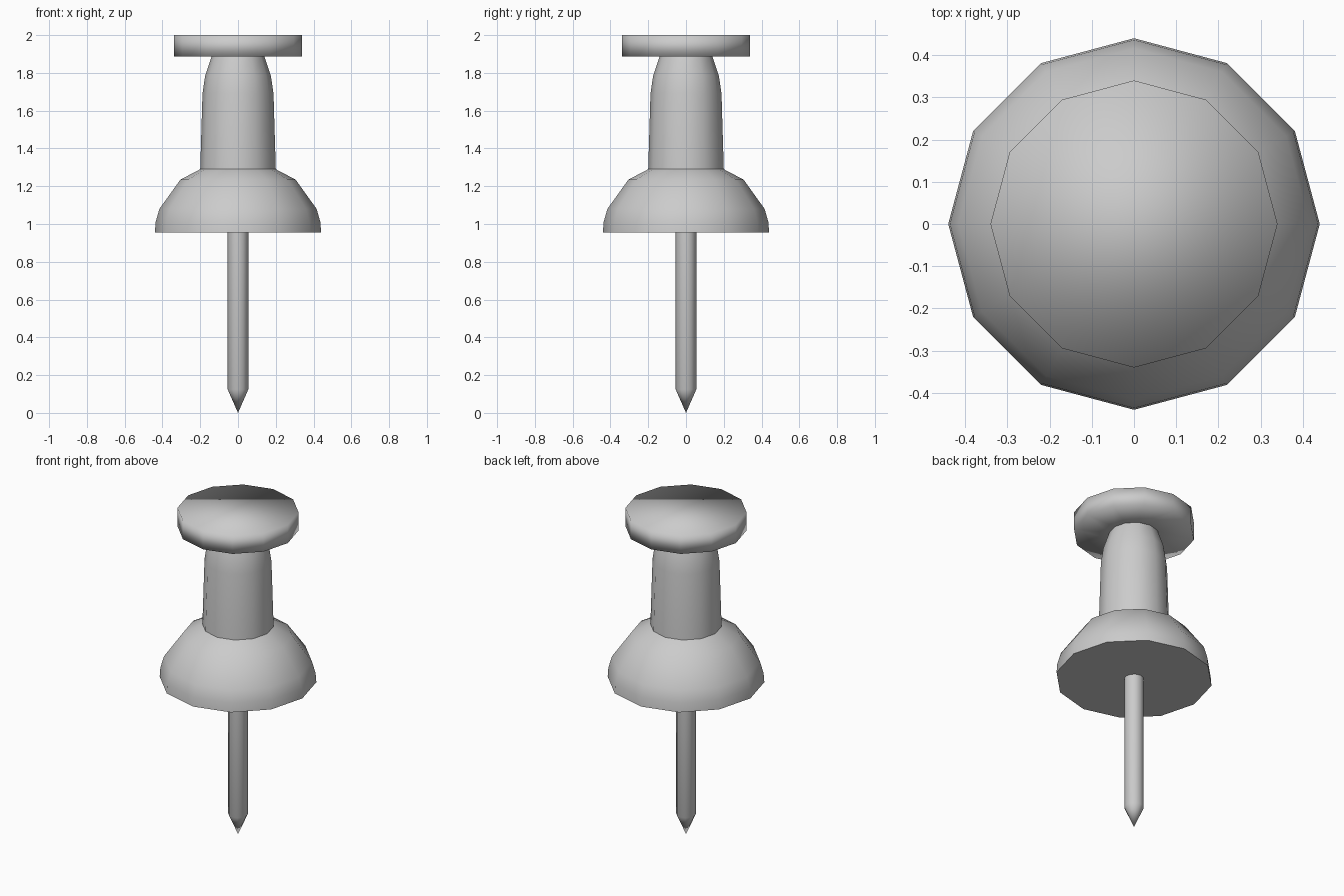
import bpy, bmesh
from math import sin, cos, tau, radians

if "Cube" in bpy.data.objects:
    bpy.data.objects.remove(bpy.data.objects["Cube"])

SIDES = 12


def lathe(name, profile, cap_bottom=False, cap_top=False, sharp_angle=None):
    """Spin (radius, z) points, listed bottom to top, around the z axis."""
    bm = bmesh.new()
    rings = []
    for r, z in profile:
        if r == 0:
            rings.append([bm.verts.new((0, 0, z))] * SIDES)
        else:
            rings.append([bm.verts.new((r * cos(tau * i / SIDES), r * sin(tau * i / SIDES), z))
                          for i in range(SIDES)])
    for low, high in zip(rings, rings[1:]):
        for i in range(SIDES):
            j = (i + 1) % SIDES
            corners = [low[i], low[j], high[j], high[i]]
            bm.faces.new(list(dict.fromkeys(corners)))
    if cap_bottom:
        bm.faces.new(rings[0][::-1])
    if cap_top:
        bm.faces.new(rings[-1])
    mesh = bpy.data.meshes.new(name)
    bm.to_mesh(mesh)
    bm.free()
    mesh.shade_smooth()
    if sharp_angle:
        mesh.set_sharp_from_angle(angle=radians(sharp_angle))
    obj = bpy.data.objects.new(name, mesh)
    bpy.context.collection.objects.link(obj)
    return obj


# Metal pin with a pointed tip
lathe("pin", [(0, 0), (0.055, 0.125), (0.055, 0.955)])

# Bell-shaped base with a flat underside
lathe("base", [(0.44, 0.955), (0.436, 1.01), (0.416, 1.08), (0.305, 1.235), (0.2, 1.29)],
      cap_bottom=True, sharp_angle=60)

# Tapered grip
lathe("grip", [(0.2, 1.29), (0.188, 1.69), (0.174, 1.785), (0.14, 1.887)])

# Flat head with softly shaded rim
lathe("head", [(0.14, 1.887), (0.34, 1.887), (0.34, 2.0)], cap_top=True)
